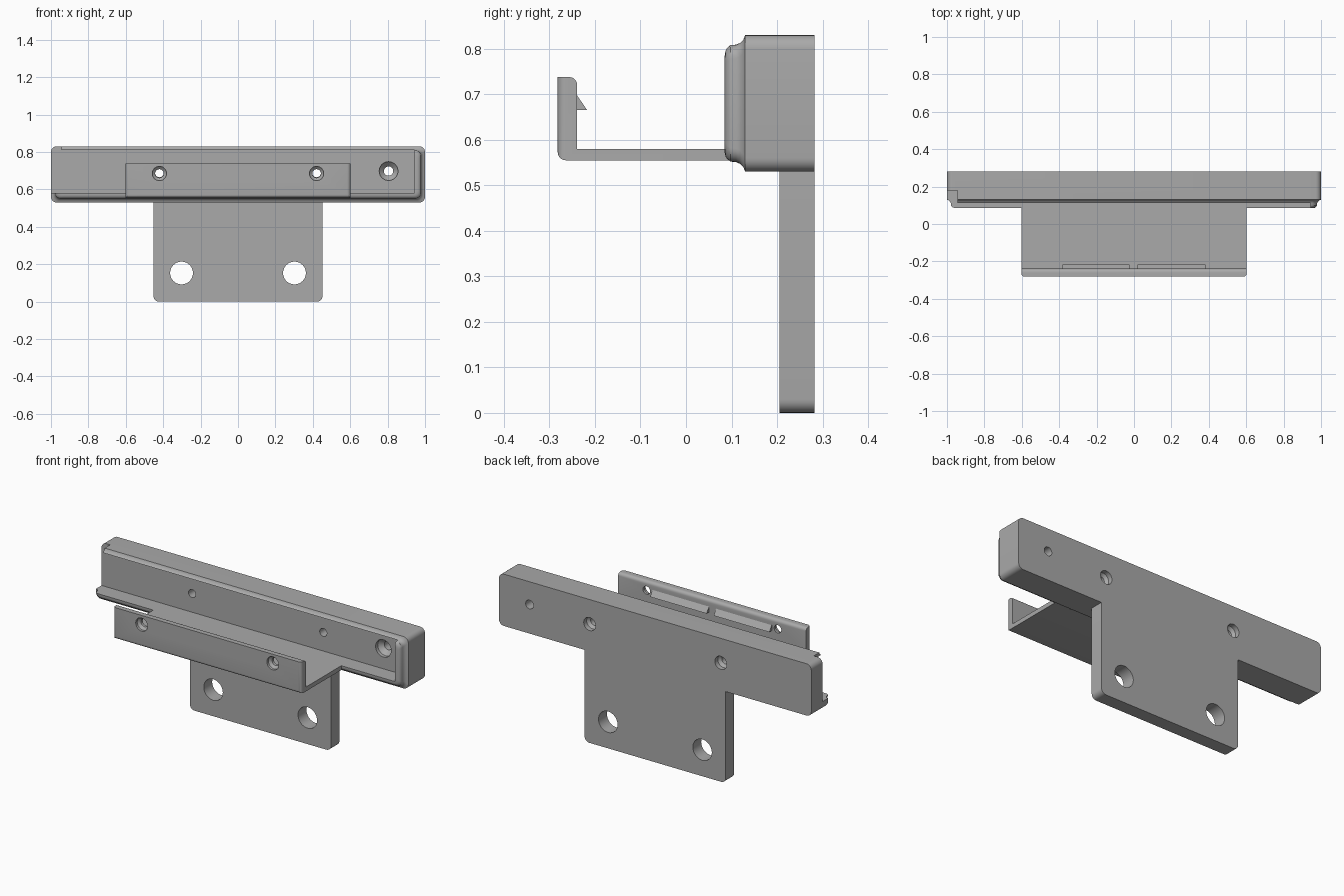
import bpy, bmesh, math

if "Cube" in bpy.data.objects:
    bpy.data.objects.remove(bpy.data.objects["Cube"], do_unlink=True)

grey = bpy.data.materials.new("plain grey")
grey.use_nodes = True
grey.diffuse_color = (0.4, 0.4, 0.4, 1)
grey.node_tree.nodes["Principled BSDF"].inputs["Base Color"].default_value = (0.4, 0.4, 0.4, 1)


def finish(bm, name):
    bmesh.ops.recalc_face_normals(bm, faces=bm.faces)
    mesh = bpy.data.meshes.new(name)
    bm.to_mesh(mesh)
    bm.free()
    mesh.materials.append(grey)
    ob = bpy.data.objects.new(name, mesh)
    bpy.context.collection.objects.link(ob)
    return ob


def loft(name, rings):
    """Skin closed rings of equal length and cap both ends."""
    bm = bmesh.new()
    loops = [[bm.verts.new(p) for p in ring] for ring in rings]
    n = len(loops[0])
    for a, b in zip(loops, loops[1:]):
        for i in range(n):
            j = (i + 1) % n
            bm.faces.new((a[i], a[j], b[j], b[i]))
    bm.faces.new(loops[0])
    bm.faces.new(loops[-1])
    return finish(bm, name)


def rounded_rect(x0, x1, z0, z1, y, r=0.03, steps=6):
    corners = [(x1 - r, z1 - r), (x0 + r, z1 - r), (x0 + r, z0 + r), (x1 - r, z0 + r)]
    ring = []
    for k, (cx, cz) in enumerate(corners):
        for i in range(steps + 1):
            a = math.pi / 2 * (k + i / steps)
            ring.append((cx + r * math.cos(a), y, cz + r * math.sin(a)))
    return ring


def circle(x, z, y, r, n=32):
    return [(x + r * math.cos(2 * math.pi * i / n), y,
             z + r * math.sin(2 * math.pi * i / n)) for i in range(n)]


def prism(name, profile, x0, x1):
    return loft(name, [[(x, y, z) for y, z in profile] for x in (x0, x1)])


def box(name, x0, x1, y0, y1, z0, z1):
    return prism(name, [(y0, z0), (y1, z0), (y1, z1), (y0, z1)], x0, x1)


def combine(ob, other, operation="DIFFERENCE"):
    mod = ob.modifiers.new("combine", "BOOLEAN")
    mod.operation = operation
    mod.solver = "EXACT"
    mod.object = other
    bpy.context.view_layer.objects.active = ob
    bpy.ops.object.modifier_apply(modifier=mod.name)
    bpy.data.objects.remove(other, do_unlink=True)


def drill(ob, x, z, stations):
    """Cut a turned hole given as (y, radius) stations."""
    combine(ob, loft("drill", [circle(x, z, y, r) for y, r in stations]))


# Rail: rounded bar with a stepped, softened front lip
lip = [(0.282, 0), (0.13, 0), (0.126, 0.01), (0.119, 0.017), (0.11, 0.021),
       (0.098, 0.022), (0.091, 0.027), (0.087, 0.033), (0.085, 0.041)]
rail = loft("rail_with_tab", [rounded_rect(-1 + d, 1 - d, 0.53 + d, 0.83 - d, y) for y, d in lip])

# Mounting tab hanging below the rail
tab = loft("tab", [rounded_rect(-0.452, 0.452, 0, 0.62, y) for y in (0.205, 0.282)])
combine(rail, tab, "UNION")

# Long recess, open at the right end, and the notch in its top edge
combine(rail, box("recess", -1.1, 0.945, 0, 0.18, 0.58, 0.81))
combine(rail, box("notch", -1.1, -0.945, 0, 0.18, 0.6, 0.9))

# Holes in the tab and countersunk holes in the rail
for side in (-1, 1):
    drill(rail, side * 0.302, 0.153, [(0.1, 0.061), (0.4, 0.061)])
    drill(rail, side * 0.42, 0.688, [(0.1, 0.023), (0.24, 0.023), (0.255, 0.038), (0.4, 0.038)])
drill(rail, 0.805, 0.698, [(0.1, 0.05), (0.2, 0.05), (0.225, 0.025), (0.4, 0.025)])

# Tray: shelf with an upright front wall
tray = prism("tray", [(-0.282, 0.555), (0.11, 0.555), (0.11, 0.58), (-0.239, 0.58),
                      (-0.239, 0.738), (-0.282, 0.738)], -0.602, 0.602)
bm = bmesh.new()
bm.from_mesh(tray.data)
soft = []
for e in bm.edges:
    a, b = (v.co for v in e.verts)
    front = a.y < -0.28 and b.y < -0.28
    low = a.z < 0.56 and b.z < 0.56
    inner_top = min(a.z, b.z) > 0.73 and min(a.y, b.y) > -0.25
    if inner_top or (front and (low or abs(a.x - b.x) < 0.01)):
        soft.append(e)
bmesh.ops.bevel(bm, geom=soft, offset=0.018, segments=5, profile=0.5, affect="EDGES")
bm.to_mesh(tray.data)
bm.free()
for side in (-1, 1):
    drill(tray, side * 0.42, 0.685, [(-0.4, 0.038), (-0.268, 0.038), (-0.255, 0.023), (-0.15, 0.023)])

# Snap ridges on the inside of the front wall
ridge = [(-0.245, 0.665), (-0.217, 0.665), (-0.239, 0.697), (-0.245, 0.697)]
clips = [prism("left_clip", ridge, 0.02, 0.382), prism("right_clip", ridge, -0.382, -0.025)]

for ob in [rail, tray] + clips:
    bpy.ops.object.select_all(action="DESELECT")
    ob.select_set(True)
    bpy.context.view_layer.objects.active = ob
    bpy.ops.object.shade_smooth_by_angle(angle=math.radians(35))
